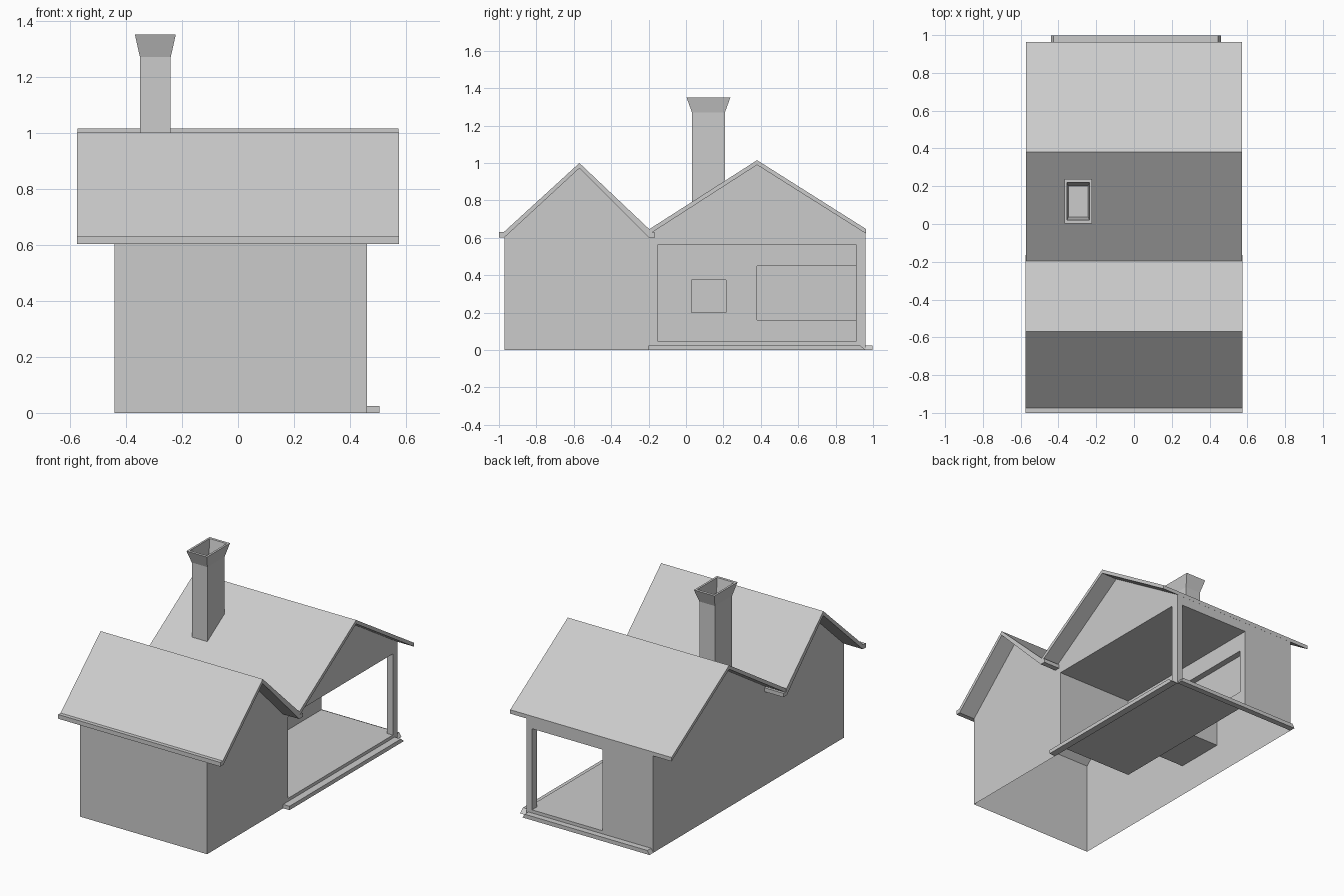
import bpy, bmesh

if "Cube" in bpy.data.objects:
    bpy.data.objects.remove(bpy.data.objects["Cube"])


def finish(bm, name):
    bmesh.ops.recalc_face_normals(bm, faces=bm.faces)
    me = bpy.data.meshes.new(name)
    bm.to_mesh(me)
    bm.free()
    ob = bpy.data.objects.new(name, me)
    bpy.context.collection.objects.link(ob)
    return ob


def profile_x(name, pts, x0, x1):
    """Extrude a closed (y, z) profile along x."""
    bm = bmesh.new()
    f = bm.faces.new([bm.verts.new((x0, y, z)) for y, z in pts])
    ext = bmesh.ops.extrude_face_region(bm, geom=[f])["geom"]
    bmesh.ops.translate(bm, vec=(x1 - x0, 0, 0),
                        verts=[v for v in ext if isinstance(v, bmesh.types.BMVert)])
    return finish(bm, name)


def box(name, x0, x1, y0, y1, z0, z1):
    return profile_x(name, [(y0, z0), (y1, z0), (y1, z1), (y0, z1)], x0, x1)


# House body: double gable profile
body = profile_x("house_walls", [(-.97, 0), (.96, 0), (.96, .63), (.38, .995),
                                 (-.195, .63), (-.57, .98), (-.97, .61)], -.44, .46)

# Corner porch: side opening, back opening, window niche and hearth
cuts = [(-.08, .60, -.15, .91, .045, .565),
        (-.08, .42, .80, 1.10, .045, .565),
        (-.12, .00, .38, .91, .16, .45),
        (-.20, .00, .03, .215, .20, .375)]
for i, c in enumerate(cuts):
    cutter = box("cutter_%d" % i, *c)
    cutter.hide_render = True
    mod = body.modifiers.new("cut", 'BOOLEAN')
    mod.operation, mod.solver, mod.object = 'DIFFERENCE', 'EXACT', cutter
    bpy.context.view_layer.objects.active = body
    bpy.ops.object.modifier_apply(modifier=mod.name)
    bpy.data.objects.remove(cutter)

# Walls are a shell: open underneath and below the roof
bm = bmesh.new()
bm.from_mesh(body.data)
bm.normal_update()
gone = [f for f in bm.faces
        if (f.normal.z < -.9 and f.calc_center_median().z < .01)
        or (f.normal.z > .3 and f.calc_center_median().z > .6)]
bmesh.ops.delete(bm, geom=gone, context='FACES')
bm.to_mesh(body.data)
bm.free()

# Roofs, the front one with gutters at both eaves
profile_x("front_roof", [(-1, .603), (-1, .63), (-.975, .63), (-.57, 1.0), (-.195, .645),
                         (-.195, .628), (-.165, .628), (-.165, .603), (-.2, .603),
                         (-.57, .972), (-.97, .603)], -.575, .575)
profile_x("back_roof", [(-.195, .62), (-.195, .647), (.38, 1.015), (.963, .647),
                        (.963, .622), (.38, .99)], -.572, .572)

# Steps with chamfered ends
profile_x("side_step", [(-.2, 0), (.96, 0), (.93, .025), (-.2, .025)], .46, .505)
bm = bmesh.new()
rings = [[bm.verts.new((x, y, z)) for x, z in
          ((-.44, 0), (.46, 0), (.445, .025), (-.425, .025))] for y in (.96, .998)]
bm.faces.new(rings[0])
bm.faces.new(rings[1])
for i in range(4):
    j = (i + 1) % 4
    bm.faces.new((rings[0][i], rings[0][j], rings[1][j], rings[1][i]))
finish(bm, "back_step")

# Hearth block behind the porch wall
box("hearth_block", -.435, -.205, -.06, .27, .20, .385)

# Chimney: stacked rectangles (half x, half y, z), flared and hollow at the top
bm = bmesh.new()
levels = [(.055, .088, .76), (.055, .088, 1.27), (.073, .117, 1.35),
          (.060, .100, 1.35), (.052, .082, 1.26)]
loops = [[bm.verts.new((-.295 + sx * a, .12 + sy * b, z))
          for sx, sy in ((-1, -1), (1, -1), (1, 1), (-1, 1))] for a, b, z in levels]
for lo, hi in zip(loops, loops[1:]):
    for i in range(4):
        j = (i + 1) % 4
        bm.faces.new((lo[i], lo[j], hi[j], hi[i]))
for v in loops[0][2:]:
    v.co.z = .87
bm.faces.new(loops[0])
bm.faces.new(loops[-1])
finish(bm, "chimney")
